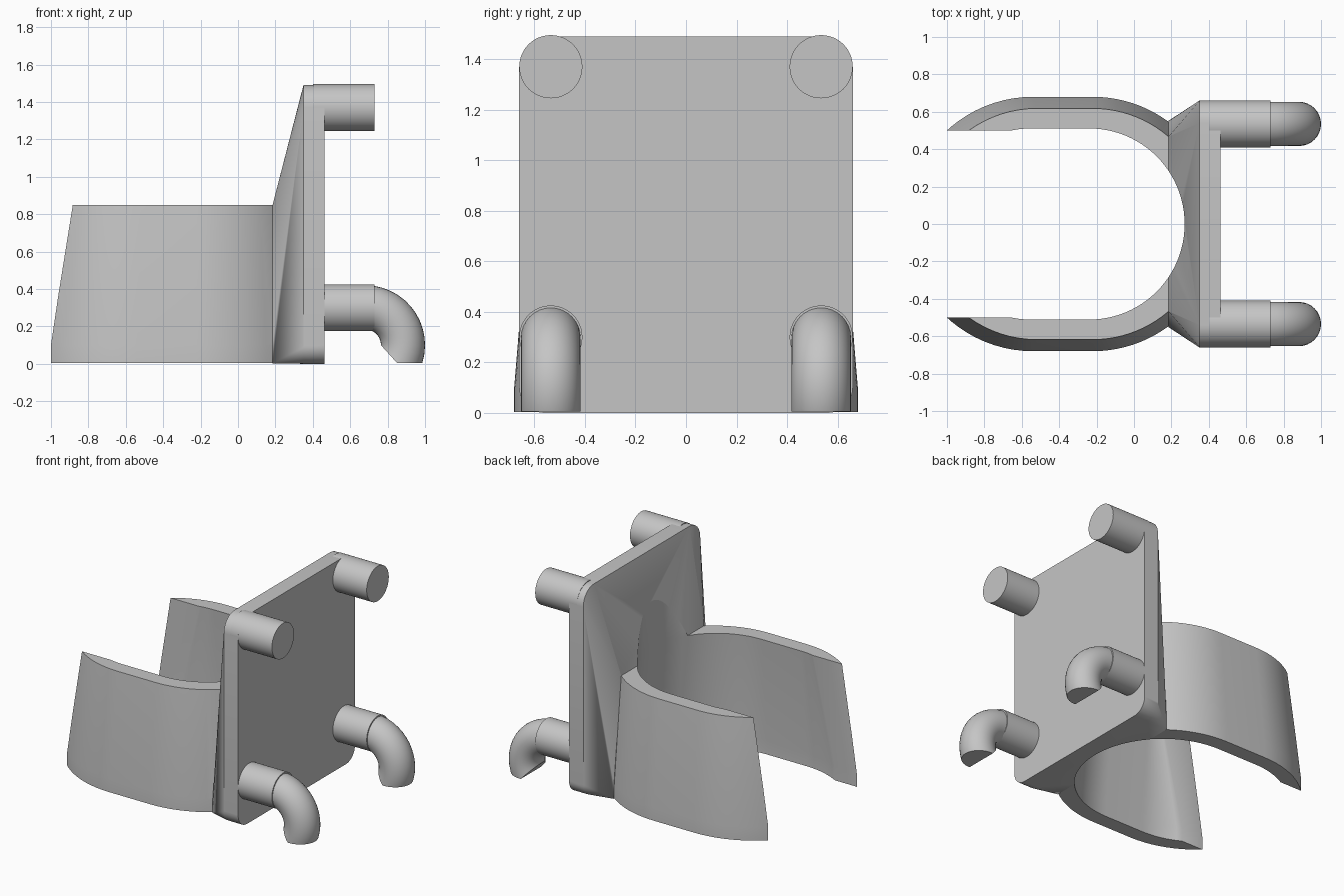
import bpy, bmesh, math
from mathutils import Vector

if "Cube" in bpy.data.objects:
    bpy.data.objects.remove(bpy.data.objects["Cube"])

PI = math.pi
grey = bpy.data.materials.new("plain grey")
grey.diffuse_color = (0.56, 0.56, 0.56, 1)
grey.use_nodes = True
grey.node_tree.nodes["Principled BSDF"].inputs["Base Color"].default_value = grey.diffuse_color


def smooth(ob, angle=30):
    bpy.ops.object.select_all(action='DESELECT')
    ob.select_set(True)
    bpy.context.view_layer.objects.active = ob
    bpy.ops.object.shade_smooth_by_angle(angle=math.radians(angle))


def finish(name, bm):
    bmesh.ops.recalc_face_normals(bm, faces=bm.faces)
    me = bpy.data.meshes.new(name)
    bm.to_mesh(me)
    bm.free()
    ob = bpy.data.objects.new(name, me)
    bpy.context.collection.objects.link(ob)
    me.materials.append(grey)
    smooth(ob)
    return ob


def loft(rings):
    """Skin equal-length rings of points and cap both ends."""
    bm = bmesh.new()
    vs = [[bm.verts.new(p) for p in r] for r in rings]
    n = len(vs[0])
    for a, b in zip(vs, vs[1:]):
        for i in range(n):
            j = (i + 1) % n
            bm.faces.new((a[i], a[j], b[j], b[i]))
    bm.faces.new(vs[0])
    bm.faces.new(vs[-1])
    return bm


def arc(cx, cy, r, a0, a1, n):
    return [(cx + r * math.cos(a0 + (a1 - a0) * i / n),
             cy + r * math.sin(a0 + (a1 - a0) * i / n)) for i in range(n + 1)]


def combine(target, other, operation):
    mod = target.modifiers.new("combine", 'BOOLEAN')
    mod.operation = operation
    mod.solver = 'EXACT'
    mod.object = other
    bpy.context.view_layer.objects.active = target
    bpy.ops.object.modifier_apply(modifier=mod.name)
    bpy.data.objects.remove(other)


# Back plate with the web that flares out of the clip
bm = bmesh.new()
for x in (0.35, 0.463):
    for cz, r, a in ((1.37, 0.12, 0), (0.1, 0.1, -PI / 2)):
        for y, z in arc(0.66 - r, cz, r, a, a + PI / 2, 10):
            for s in (-1, 1):
                bm.verts.new((x, s * y, z))
for y, z in ((0.552, 0.003), (0.55, 0.1), (0.468, 0.85)):
    for s in (-1, 1):
        bm.verts.new((0.185, s * y, z))
bmesh.ops.convex_hull(bm, input=bm.verts)
bmesh.ops.delete(bm, geom=[v for v in bm.verts if not v.link_faces], context='VERTS')
bmesh.ops.dissolve_limit(bm, angle_limit=0.01, verts=bm.verts, edges=bm.edges)
body = finish("clip_and_back_plate", bm)


# Tapered outside of the spring clip, flattened inside the plate
def outer_ring(z, r, left):
    right = [(x, y) for x, y in arc(-0.22, 0, r, -PI / 2, PI / 2, 40) if x < 0.36]
    return [(x, y, z) for x, y in right + arc(left, 0, r, PI / 2, 1.5 * PI, 40)]


# Every ring keeps the same number of points, so trim by the widest one
def outer_ring_fixed(z, r, left):
    a = math.acos(0.58 / 0.68)
    right = arc(-0.22, 0, r, -PI / 2, -a, 16) + arc(-0.22, 0, r, a, PI / 2, 16)
    return [(x, y, z) for x, y in right + arc(left, 0, r, PI / 2, 1.5 * PI, 40)]


combine(body, finish("clip_outside", loft([
    outer_ring_fixed(0.004, 0.68, -0.54),
    outer_ring_fixed(0.1, 0.68, -0.54),
    outer_ring_fixed(0.85, 0.618, -0.52)])), 'UNION')


# Tapered bore, with a slot open to the left that feathers the tips
def bore_ring(z, r):
    notch = math.asin(0.5 / r)
    pts = arc(-0.24, 0, r, -PI / 2, PI / 2, 48)
    pts += arc(-0.55, 0, r, PI / 2, PI - notch, 8)
    pts += [(-1.4, 0.5), (-1.4, -0.5)]
    pts += arc(-0.55, 0, r, PI + notch, 1.5 * PI, 8)
    return [(x, y, z) for x, y in pts]


combine(body, finish("bore_cutter", loft([
    bore_ring(-0.5, 0.572), bore_ring(0.1, 0.572),
    bore_ring(0.85, 0.511), bore_ring(2, 0.51)])), 'DIFFERENCE')
smooth(body)


def trim(bm, co, no):
    """Cut away everything on the normal side and close the opening."""
    geom = bm.verts[:] + bm.edges[:] + bm.faces[:]
    bmesh.ops.bisect_plane(bm, geom=geom, plane_co=co, plane_no=no, clear_outer=True)
    bmesh.ops.holes_fill(bm, edges=[e for e in bm.edges if e.is_boundary], sides=0)


# Pegs and downturned hooks, one pair on each side
for side, s in (("right", 1), ("left", -1)):
    y0 = 0.535 * s
    for level, z0, x0 in (("upper", 1.37, 0.40), ("lower", 0.30, 0.42)):
        finish(f"{level}_peg_{side}", loft([
            [(x, y0 + y, z0 + z) for y, z in arc(0, 0, 0.125, 0, 2 * PI, 48)[:-1]]
            for x in (x0, 0.73)]))

    rings = []
    for i in range(17):
        a = math.radians(82 - 132 * i / 16)
        rings.append([(0.68 + (0.202 + u) * math.cos(a), y0 + v,
                       0.1 + (0.202 + u) * math.sin(a))
                      for u, v in arc(0, 0, 0.118, 0, 2 * PI, 32)[:-1]])
    bm = loft(rings)
    trim(bm, Vector((0.764, 0, 0.1)), Vector((-0.095, 0, -0.086)))
    trim(bm, Vector((0, 0, 0.005)), Vector((0, 0, -1)))
    finish(f"hook_{side}", bm)
